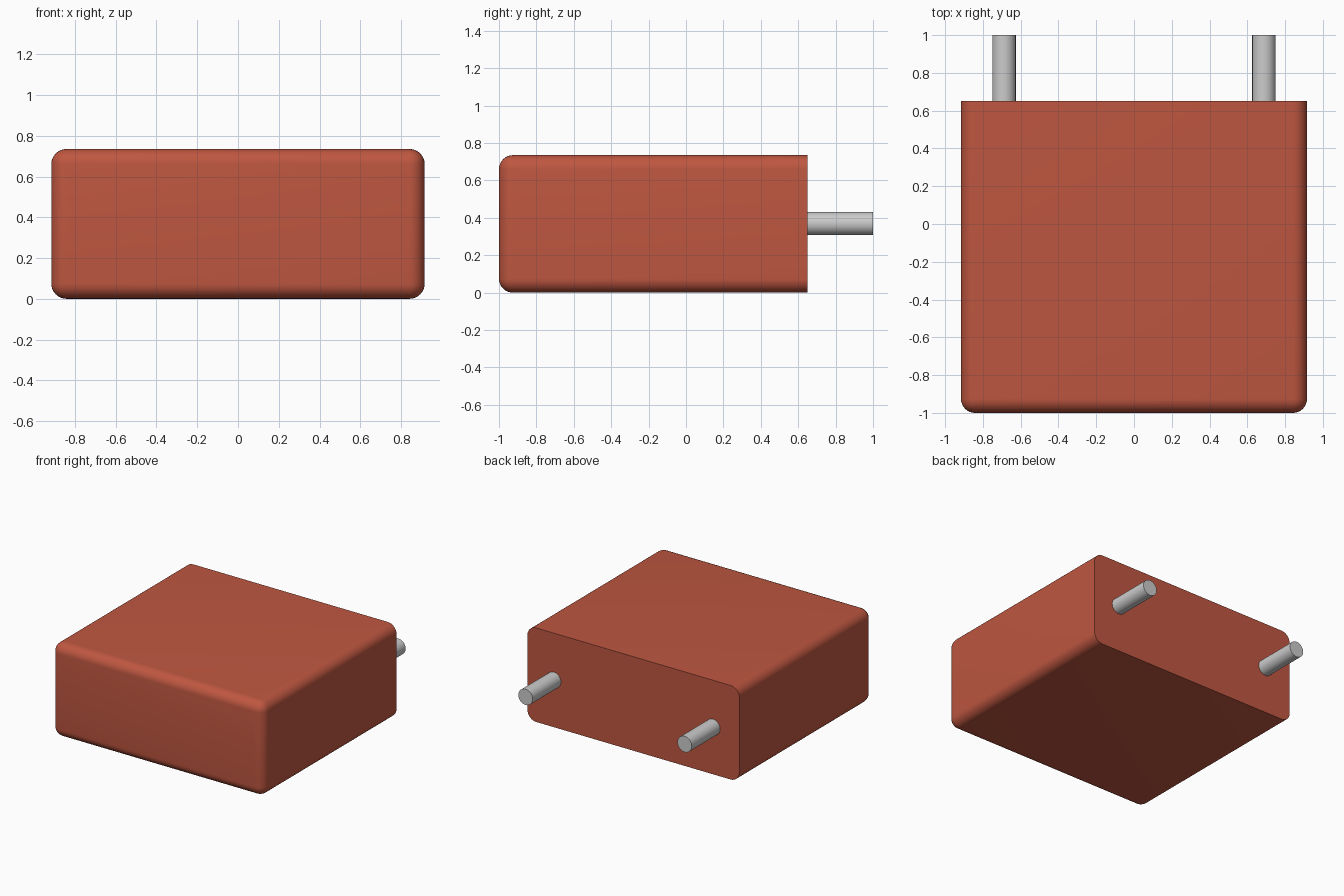
import bpy, bmesh, math

if "Cube" in bpy.data.objects:
    bpy.data.objects.remove(bpy.data.objects["Cube"])

W, H = 1.832, 0.735          # body width and height
FRONT, BACK = -1.0, 0.65     # body extent along y
RADIUS = 0.075

red = bpy.data.materials.new("red_plastic")
red.diffuse_color = (0.52, 0.095, 0.052, 1)
red.use_nodes = True
red.node_tree.nodes["Principled BSDF"].inputs["Base Color"].default_value = red.diffuse_color


def smooth(obj):
    bpy.ops.object.select_all(action='DESELECT')
    obj.select_set(True)
    bpy.context.view_layer.objects.active = obj
    bpy.ops.object.shade_smooth_by_angle(angle=math.radians(35))


# Body: box rounded everywhere except around the flat back face
bm = bmesh.new()
bmesh.ops.create_cube(bm, size=1)
bmesh.ops.scale(bm, vec=(W, BACK - FRONT, H), verts=bm.verts)
bmesh.ops.translate(bm, vec=(0, (FRONT + BACK) / 2, H / 2), verts=bm.verts)
rounded = [e for e in bm.edges if any(v.co.y < 0 for v in e.verts)]
bmesh.ops.bevel(bm, geom=rounded, offset=RADIUS, segments=8, profile=0.5,
                affect='EDGES', clamp_overlap=True)
mesh = bpy.data.meshes.new("body")
bm.to_mesh(mesh)
bm.free()
body = bpy.data.objects.new("body", mesh)
bpy.context.collection.objects.link(body)
mesh.materials.append(red)
smooth(body)

# Pins: two round pegs standing out of the back face
for side, name in ((-1, "left_pin"), (1, "right_pin")):
    bpy.ops.mesh.primitive_cylinder_add(
        vertices=48, radius=0.062, depth=1 - BACK,
        location=(side * 0.688, (1 + BACK) / 2, 0.369),
        rotation=(math.pi / 2, 0, 0))
    pin = bpy.context.object
    pin.name = name
    smooth(pin)
